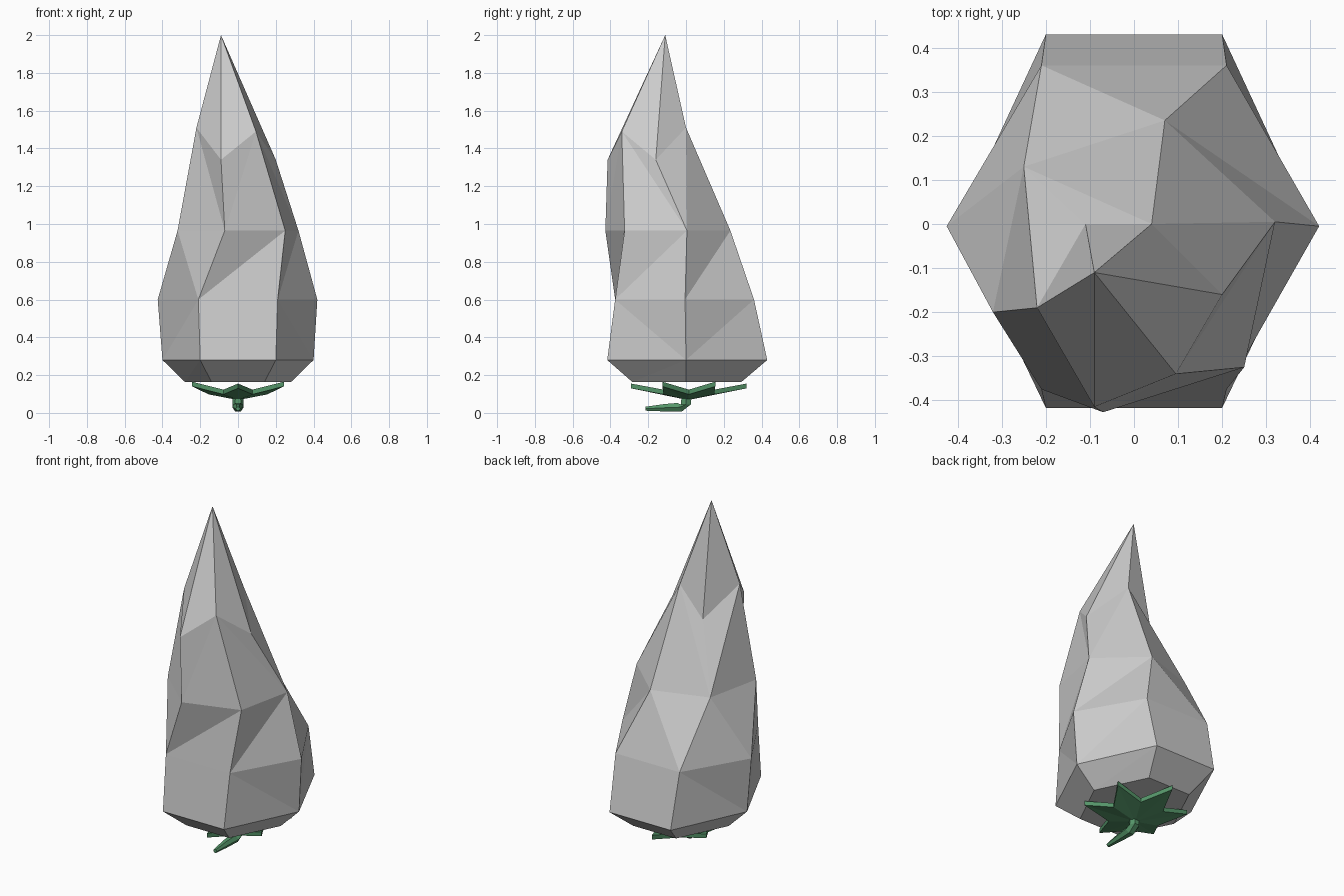
import bpy, bmesh
from math import sin, cos, pi, radians

if "Cube" in bpy.data.objects:
    bpy.data.objects.remove(bpy.data.objects["Cube"])


def make_object(name, bm, material=None):
    bmesh.ops.recalc_face_normals(bm, faces=bm.faces)
    mesh = bpy.data.meshes.new(name)
    bm.to_mesh(mesh)
    bm.free()
    obj = bpy.data.objects.new(name, mesh)
    bpy.context.collection.objects.link(obj)
    if material:
        mesh.materials.append(material)
    return obj


green = bpy.data.materials.new("leaf_green")
green.diffuse_color = (0.09, 0.30, 0.14, 1)
green.use_nodes = True
green.node_tree.nodes["Principled BSDF"].inputs["Base Color"].default_value = green.diffuse_color

# Pepper body: six-sided rings from underside to shoulder, twisting to a tip
base = [(-.4, 0), (-.2, -.417), (.2, -.417), (.4, 0), (.2, .43), (-.2, .43)]
rings = [
    [(x * .7, y * .68, .163) for x, y in base],
    [(x, y, .28) for x, y in base],
    [(x, y, .6) for x, y in [(-.425, -.005), (-.21, -.375), (.21, -.375),
                             (.42, -.005), (.21, .36), (-.21, .36)]],
    [(x, y, .965) for x, y in [(-.32, -.2), (-.07, -.427), (.25, -.325),
                               (.32, .005), (.07, .235), (-.25, .13)]],
    [(-.22, -.19, 1.51), (-.09, -.415, 1.34), (.095, -.34, 1.49),
     (.2, -.16, 1.34), (.04, 0, 1.51), (-.11, 0, 1.34)],
]
# Direction of the crease across each quad: 1 = lower i to upper i+1
creases = ["111111", "110110", "011100", "010101"]

bm = bmesh.new()
loops = [[bm.verts.new(p) for p in ring] for ring in rings]
tip = bm.verts.new((-.09, -.11, 2))
for low, up, flags in zip(loops, loops[1:], creases):
    for i in range(6):
        j = (i + 1) % 6
        if flags[i] == "1":
            tris = (low[i], low[j], up[j]), (low[i], up[j], up[i])
        else:
            tris = (low[i], low[j], up[i]), (low[j], up[j], up[i])
        for t in tris:
            bm.faces.new(t)
for i in range(6):
    bm.faces.new((loops[-1][i], loops[-1][(i + 1) % 6], tip))
bm.faces.new(loops[0][::-1])
make_object("pepper_body", bm)

# Calyx: shallow six-pointed star cup with a little thickness
bm = bmesh.new()
layers = []
for lift in (0, .025):
    center = bm.verts.new((0, .01, .068 + lift))
    rim = []
    for k in range(12):
        a = radians(90 + 30 * k)
        r, z = (.305, .13) if k % 2 == 0 else (.155, .098)
        if k in (2, 4, 8, 10):
            r, z = .28, .14
        rim.append(bm.verts.new((r * cos(a), .015 + r * sin(a), z + lift)))
    for k in range(12):
        bm.faces.new((center, rim[k], rim[(k + 1) % 12]))
    layers.append(rim)
for k in range(12):
    j = (k + 1) % 12
    bm.faces.new((layers[0][k], layers[0][j], layers[1][j], layers[1][k]))
make_object("calyx", bm, green)

# Stem: short tapering six-sided tube bent toward the front
path = [(0, .095, 0, .028), (0, .045, 0, .03), (-.035, .03, 60, .03),
        (-.12, .027, 90, .022), (-.215, .022, 90, .012)]
bm = bmesh.new()
tube = []
for y, z, bend, r in path:
    b = radians(bend)
    tube.append([bm.verts.new((r * cos(k * pi / 3),
                               y + r * sin(k * pi / 3) * cos(b),
                               z - r * sin(k * pi / 3) * sin(b)))
                 for k in range(6)])
for low, up in zip(tube, tube[1:]):
    for i in range(6):
        j = (i + 1) % 6
        bm.faces.new((low[i], low[j], up[j], up[i]))
bm.faces.new(tube[0])
bm.faces.new(tube[-1])
bm.verts.ensure_lookup_table()
for v in bm.verts:
    v.co.z = max(v.co.z, 0)
make_object("stem", bm, green)
